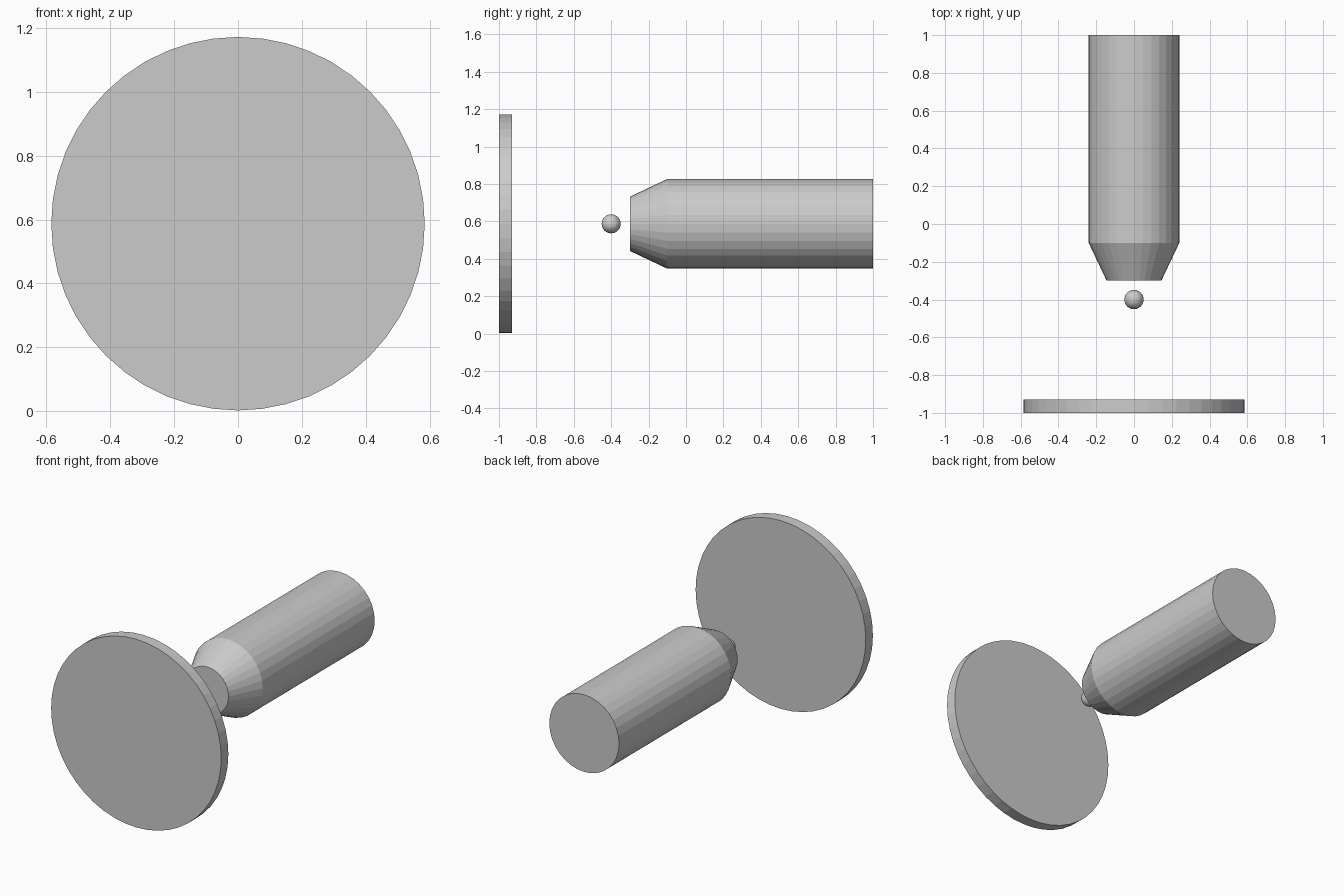
import bpy, bmesh, math
from mathutils import Matrix

if "Cube" in bpy.data.objects:
    bpy.data.objects.remove(bpy.data.objects["Cube"])

CZ = 0.587  # height of the shared axis


def finish(name, bm):
    bmesh.ops.recalc_face_normals(bm, faces=bm.faces)
    mesh = bpy.data.meshes.new(name)
    bm.to_mesh(mesh)
    bm.free()
    obj = bpy.data.objects.new(name, mesh)
    bpy.context.collection.objects.link(obj)
    return obj


def turned(name, profile, sides):
    """Closed solid around the y axis from (y, radius) rings."""
    bm = bmesh.new()
    rings = []
    for y, r in profile:
        angles = [2 * math.pi * i / sides for i in range(sides)]
        rings.append([bm.verts.new((r * math.sin(a), y, CZ + r * math.cos(a)))
                      for a in angles])
    for a, b in zip(rings, rings[1:]):
        for i in range(sides):
            j = (i + 1) % sides
            bm.faces.new((a[i], a[j], b[j], b[i]))
    bm.faces.new(rings[0])
    bm.faces.new(rings[-1])
    return finish(name, bm)


# Large thin front disc
turned("front_disc", [(-1.0, 0.585), (-0.93, 0.585)], 48)

# Barrel with tapered nose
turned("barrel", [(-0.3, 0.145), (-0.1, 0.24), (1.0, 0.24)], 32)

# Small floating ball between disc and nose
ball = bmesh.new()
bmesh.ops.create_uvsphere(ball, u_segments=24, v_segments=12, radius=0.051,
                          matrix=Matrix.Translation((0, -0.4, CZ)))
finish("ball", ball)
